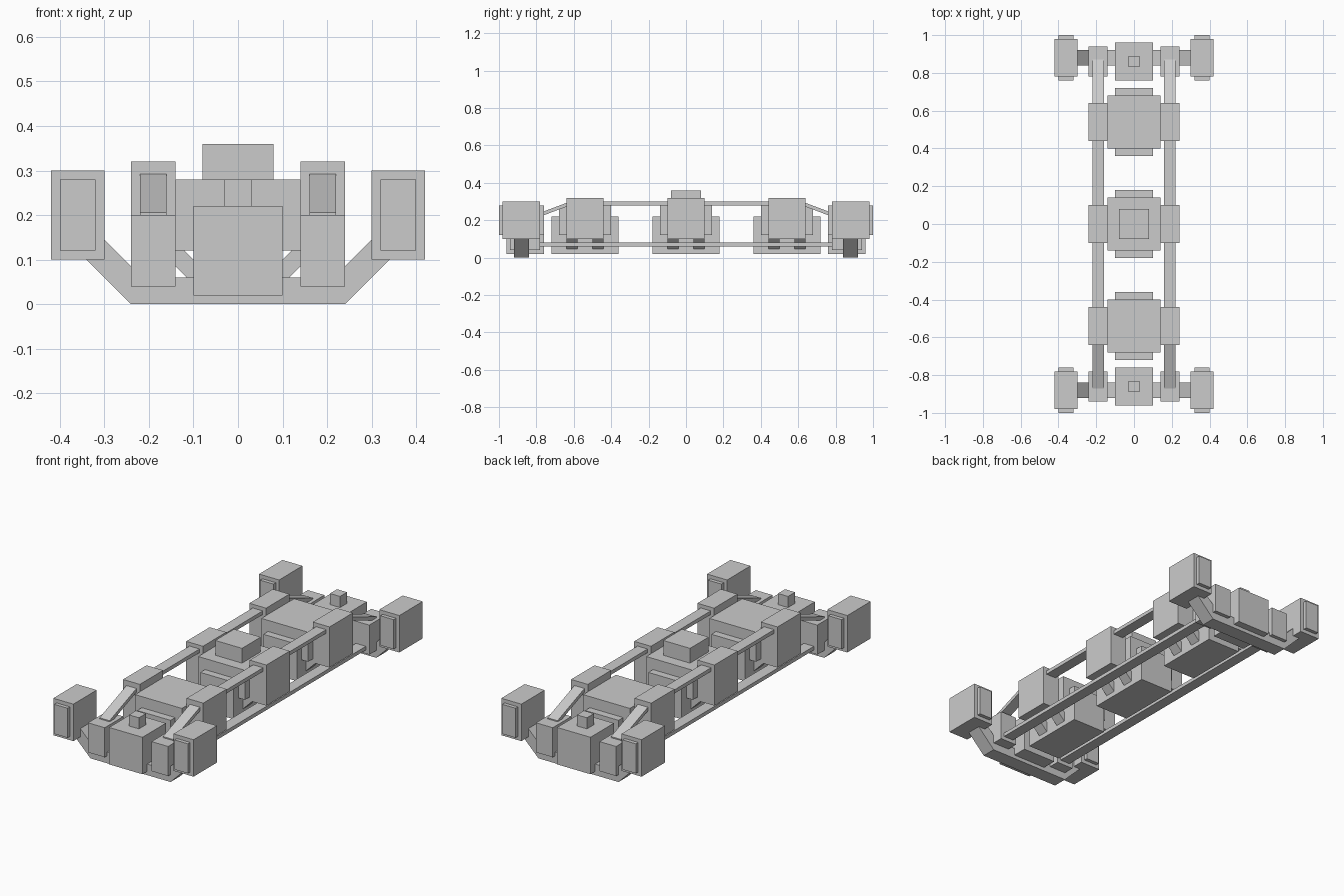
import bpy
import bmesh
from mathutils import Vector

if "Cube" in bpy.data.objects:
    bpy.data.objects.remove(bpy.data.objects["Cube"])


def finish(name, bm):
    bmesh.ops.recalc_face_normals(bm, faces=bm.faces)
    mesh = bpy.data.meshes.new(name)
    bm.to_mesh(mesh)
    bm.free()
    obj = bpy.data.objects.new(name, mesh)
    bpy.context.collection.objects.link(obj)


def box(name, x, y, z):
    """Box from (min, max) ranges."""
    bm = bmesh.new()
    bmesh.ops.create_cube(bm, size=1)
    for v in bm.verts:
        v.co = Vector([(r[0] + r[1]) / 2 + c * (r[1] - r[0])
                       for c, r in zip(v.co, (x, y, z))])
    finish(name, bm)


def prism(name, profile, axis, lo, hi):
    """Extrude a 2D profile along x or y; the profile is (other axis, z)."""
    def place(p, t):
        return (t, p[0], p[1]) if axis == 'x' else (p[0], t, p[1])
    bm = bmesh.new()
    face = bm.faces.new([bm.verts.new(place(p, lo)) for p in profile])
    ext = bmesh.ops.extrude_face_region(bm, geom=[face])
    move = Vector(place((0, 0), hi - lo))
    bmesh.ops.translate(bm, vec=move, verts=[
        g for g in ext['geom'] if isinstance(g, bmesh.types.BMVert)])
    finish(name, bm)


def span(a, b, s=1):
    return tuple(sorted((a * s, b * s)))


# Three middle units: core, lower hull, side pods and slanted struts
for unit, cy in (("front", -0.54), ("middle", 0), ("rear", 0.54)):
    box(unit + "_core", (-0.14, 0.14), (cy - 0.14, cy + 0.14), (0.12, 0.28))
    box(unit + "_lower_hull", (-0.10, 0.10), (cy - 0.18, cy + 0.18), (0.02, 0.22))
    for side, s in (("left", -1), ("right", 1)):
        box(f"{unit}_{side}_pod", span(0.14, 0.24, s),
            (cy - 0.10, cy + 0.10), (0.10, 0.32))
        strut = [(0.08 * s, 0.025), (0.18 * s, 0.125),
                 (0.18 * s, 0.18), (0.08 * s, 0.08)]
        for i, dy in enumerate((-0.07, 0.07)):
            prism(f"{unit}_{side}_strut_{i + 1}", strut, 'y',
                  cy + dy - 0.03, cy + dy + 0.03)

# Raised block on the middle unit
box("top_block", (-0.08, 0.08), (-0.08, 0.08), (0.28, 0.36))

# End units: hull, small cube, bent axle, side pods and outer pods
for end, e in (("front", -1), ("rear", 1)):
    box(end + "_end_hull", (-0.10, 0.10), span(0.76, 0.96, e), (0.02, 0.22))
    box(end + "_end_cube", (-0.03, 0.03), span(0.83, 0.89, e), (0.22, 0.28))
    right = [(0.24, 0), (0.36, 0.12), (0.36, 0.205), (0.215, 0.06)]
    axle = right + [(-x, z) for x, z in reversed(right)]
    prism(end + "_axle", axle, 'y', *span(0.84, 0.92, e))
    for side, s in (("left", -1), ("right", 1)):
        box(f"{end}_{side}_inner_pod", span(0.14, 0.24, s),
            span(0.78, 0.94, e), (0.04, 0.20))
        box(f"{end}_{side}_outer_pod", span(0.30, 0.42, s),
            span(0.78, 0.98, e), (0.10, 0.30))
        box(f"{end}_{side}_outer_pod_core", span(0.32, 0.40, s),
            span(0.76, 1.0, e), (0.12, 0.28))

# Long rails: the upper ones bend down to the end units, the lower are straight
upper_half = [(0.62, 0.30), (0.87, 0.206), (0.87, 0.185), (0.62, 0.28)]
upper = upper_half + [(-y, z) for y, z in reversed(upper_half)]
for side, s in (("left", -1), ("right", 1)):
    prism(side + "_upper_rail", upper, 'x', *span(0.16, 0.22, s))
    box(side + "_lower_rail", span(0.16, 0.22, s), (-0.86, 0.86), (0.06, 0.08))
